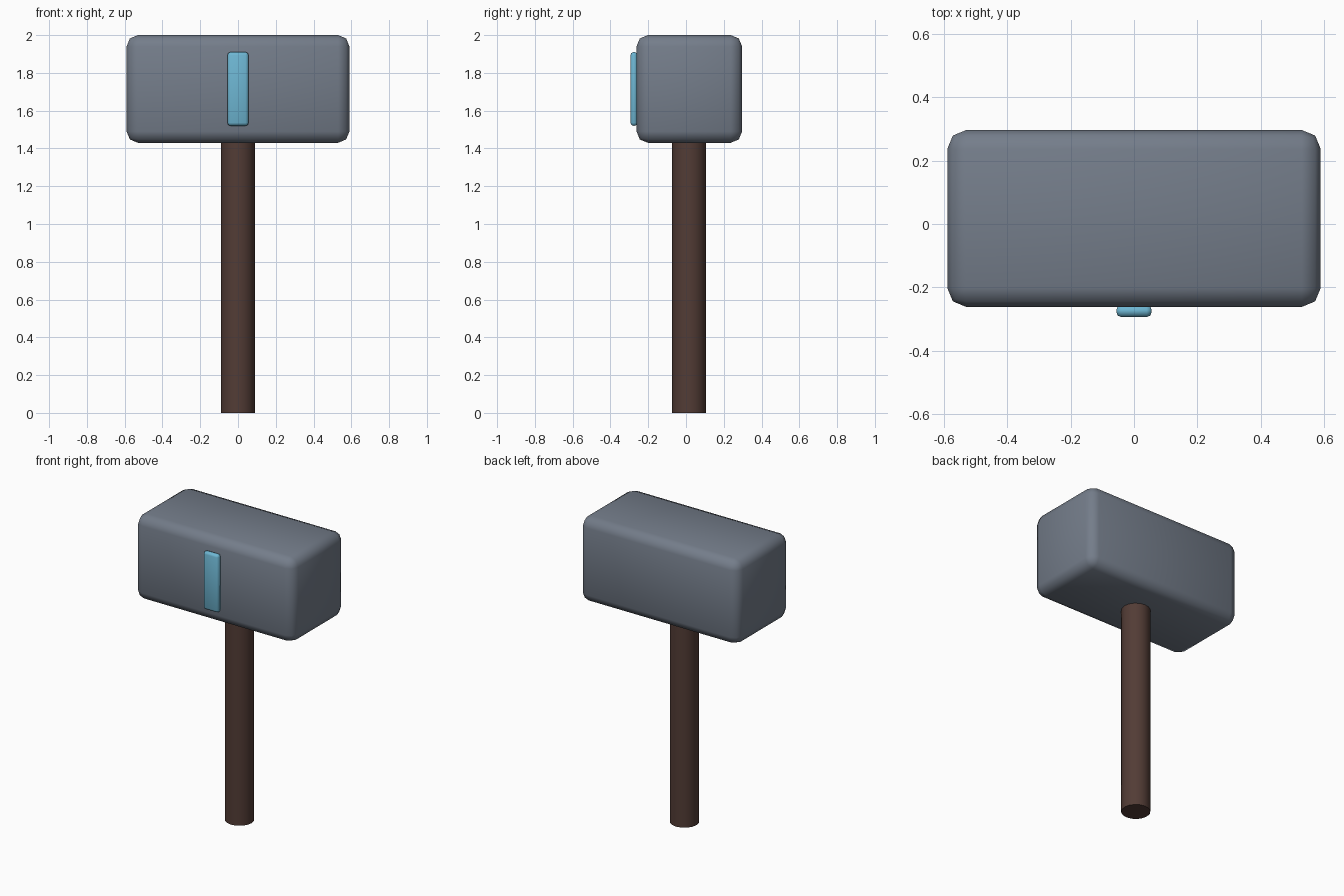
import bpy
import math

if "Cube" in bpy.data.objects:
    bpy.data.objects.remove(bpy.data.objects["Cube"])


def material(name, rgb):
    m = bpy.data.materials.new(name)
    m.diffuse_color = (*rgb, 1.0)
    m.use_nodes = True
    m.node_tree.nodes["Principled BSDF"].inputs["Base Color"].default_value = m.diffuse_color
    return m


def finish(obj, name, mat):
    obj.name = name
    obj.data.materials.append(mat)
    bpy.ops.object.shade_smooth_by_angle(angle=math.radians(50))


def rounded_block(name, lo, hi, bevel, segments, mat):
    """Box between two corners with rounded edges."""
    centre = [(a + b) / 2 for a, b in zip(lo, hi)]
    bpy.ops.mesh.primitive_cube_add(size=1, location=centre)
    obj = bpy.context.object
    obj.scale = [b - a for a, b in zip(lo, hi)]
    bpy.ops.object.transform_apply(location=False, rotation=False, scale=True)
    mod = obj.modifiers.new("rounded_edges", 'BEVEL')
    mod.width = bevel
    mod.segments = segments
    mod.limit_method = 'NONE'
    bpy.ops.object.modifier_apply(modifier=mod.name)
    finish(obj, name, mat)


stone = material("slate_grey", (0.175, 0.205, 0.255))
wood = material("dark_brown", (0.085, 0.045, 0.036))
glow = material("sky_blue", (0.155, 0.47, 0.65))

# Heavy block head
rounded_block("hammer_head", (-0.59, -0.262, 1.43), (0.59, 0.297, 2.0), 0.06, 2, stone)

# Raised strip on the front face
rounded_block("front_inlay", (-0.056, -0.294, 1.52), (0.056, -0.256, 1.91), 0.016, 2, glow)

# Round handle running up into the head
top = 1.5
bpy.ops.mesh.primitive_cylinder_add(vertices=16, radius=0.09, depth=top,
                                    location=(0, 0.017, top / 2))
finish(bpy.context.object, "handle", wood)
